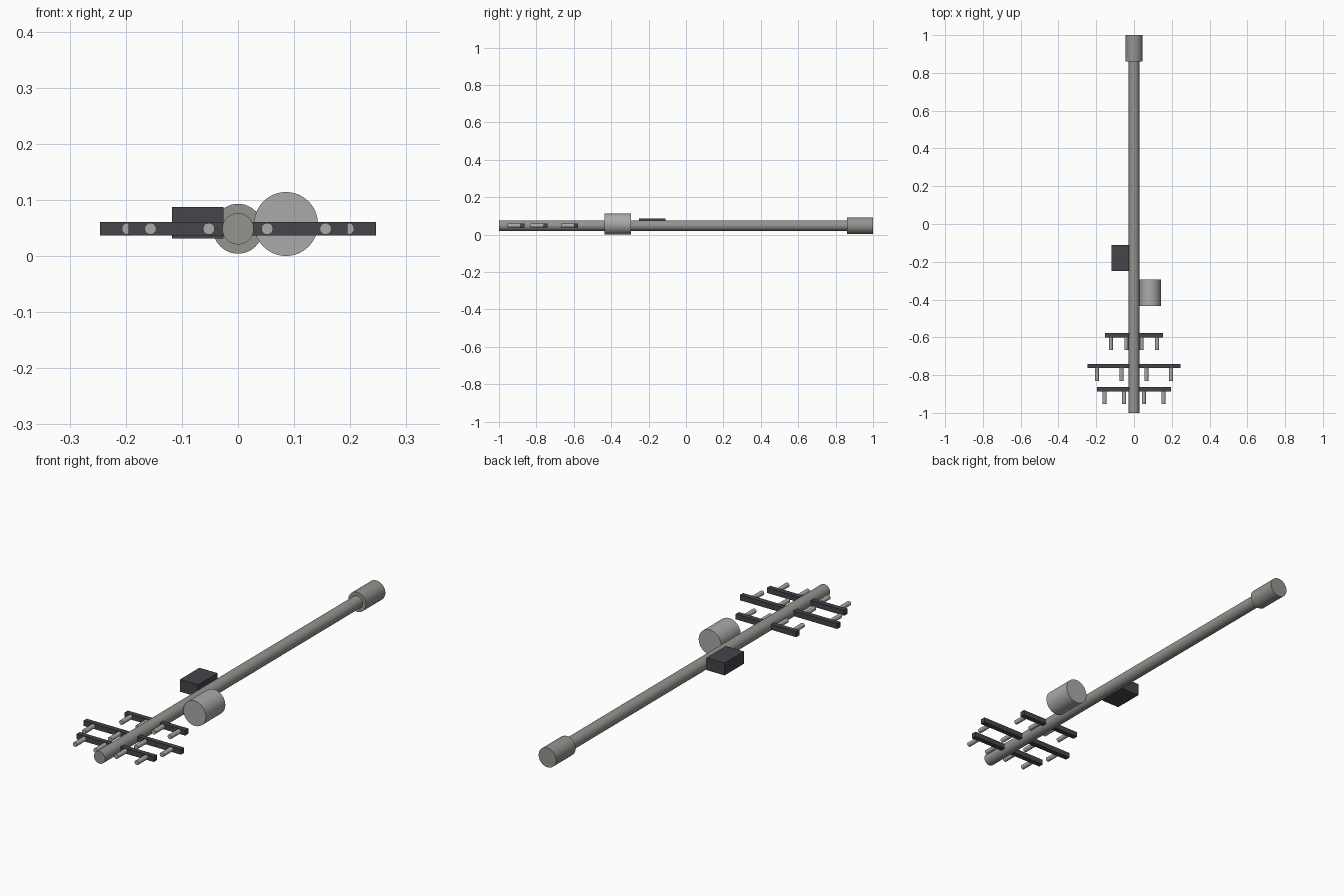
import bpy, math

if "Cube" in bpy.data.objects:
    bpy.data.objects.remove(bpy.data.objects["Cube"])

def material(name, rgb):
    m = bpy.data.materials.new(name)
    m.diffuse_color = (*rgb, 1)
    m.use_nodes = True
    m.node_tree.nodes["Principled BSDF"].inputs["Base Color"].default_value = m.diffuse_color
    return m

steel = material("steel", (0.30, 0.295, 0.275))
light = material("light_steel", (0.40, 0.40, 0.41))
dark = material("dark_plastic", (0.06, 0.06, 0.07))

def rod(name, x, z, r, y0, y1, mat, sides=48):
    """Cylinder lying along y."""
    bpy.ops.mesh.primitive_cylinder_add(
        vertices=sides, radius=r, depth=y1 - y0,
        location=(x, (y0 + y1) / 2, z), rotation=(math.pi / 2, 0, 0))
    o = bpy.context.object
    o.name = name
    o.data.materials.append(mat)
    bpy.ops.object.shade_smooth_by_angle(angle=math.radians(35))
    return o

def box(name, x0, x1, y0, y1, z0, z1, mat):
    bpy.ops.mesh.primitive_cube_add(
        size=1, location=((x0 + x1) / 2, (y0 + y1) / 2, (z0 + z1) / 2))
    o = bpy.context.object
    o.name = name
    o.scale = (x1 - x0, y1 - y0, z1 - z0)
    bpy.ops.object.transform_apply(location=False, rotation=False, scale=True)
    o.data.materials.append(mat)
    return o

AXIS_Z = 0.0485

# Long pole and its end grip
rod("pole", 0, AXIS_Z, 0.028, -1.0, 0.99, steel)
rod("end_grip", 0, AXIS_Z, 0.0445, 0.86, 1.0, steel)

# Side-mounted canister and control box
rod("canister", 0.0855, 0.057, 0.057, -0.435, -0.295, light)
box("control_box", -0.118, -0.026, -0.25, -0.11, 0.031, 0.087, dark)

# Crossbars, each carrying four forward pegs
for i, (back, half) in enumerate([(-0.577, 0.153), (-0.740, 0.246), (-0.863, 0.195)]):
    front = back - 0.023
    box(f"crossbar_{i + 1}", -half, half, front, back, 0.0365, 0.0605, dark)
    for j, t in enumerate((-0.8, -0.267, 0.267, 0.8)):
        rod(f"peg_{i + 1}_{j + 1}", t * half, AXIS_Z, 0.0105,
            front - 0.068, front + 0.003, light, 24)
